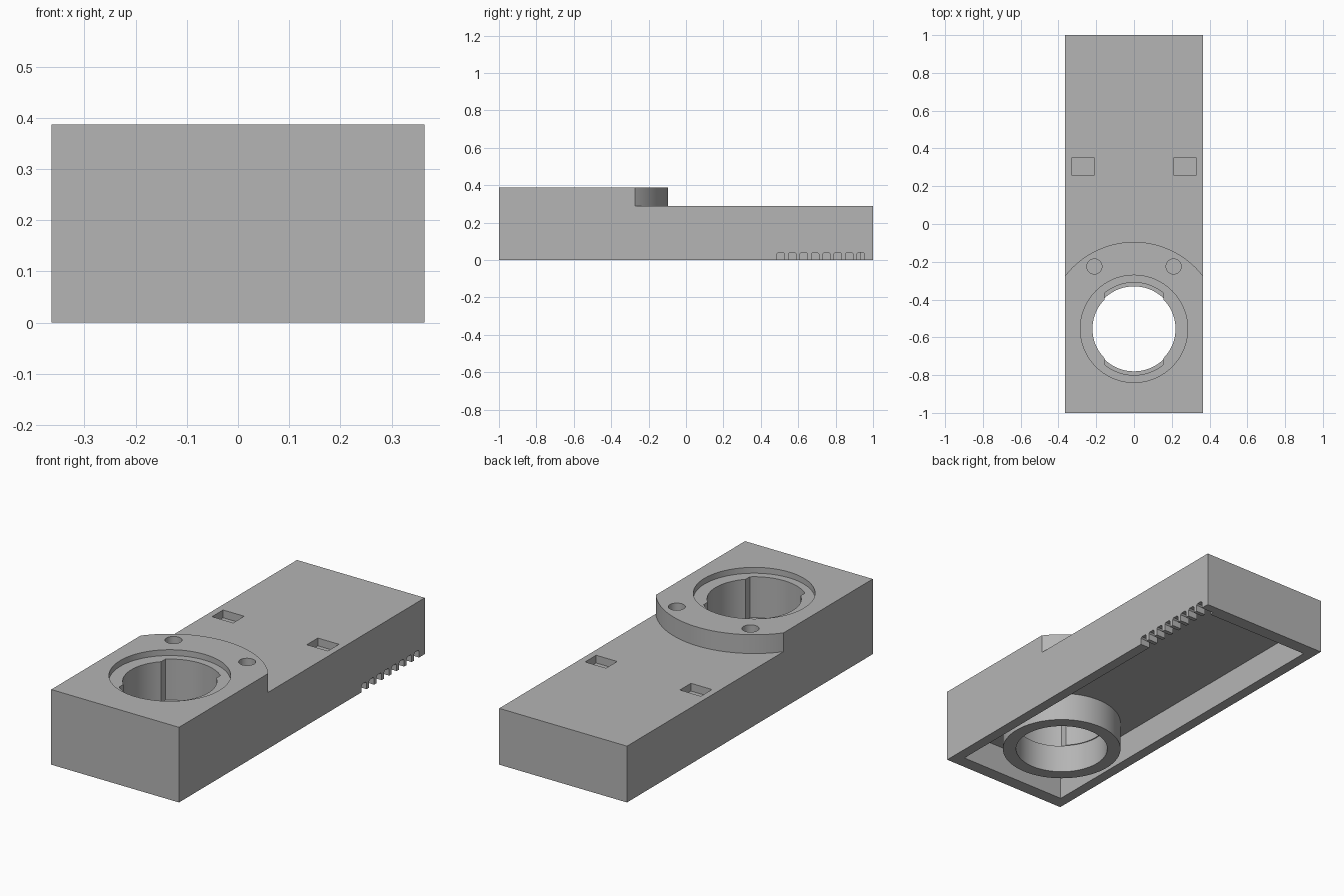
import bpy, bmesh
from math import sin, cos, asin, pi, radians
from mathutils import Vector

if "Cube" in bpy.data.objects:
    bpy.data.objects.remove(bpy.data.objects["Cube"], do_unlink=True)

HALF_W, TOP, DECK, CEILING = 0.364, 0.387, 0.29, 0.148
BORE_Y = -0.555

grey = bpy.data.materials.new("light grey")
grey.use_nodes = True
grey.diffuse_color = (0.46, 0.46, 0.46, 1)
grey.node_tree.nodes["Principled BSDF"].inputs["Base Color"].default_value = (0.46, 0.46, 0.46, 1)


def prism(name, outline, low, high, along_x=False):
    """Extrude a 2D outline along z, or along x with the outline in y, z."""
    bm = bmesh.new()
    place = (lambda a, b: Vector((low, a, b))) if along_x else (lambda a, b: Vector((a, b, low)))
    step = Vector((high - low, 0, 0)) if along_x else Vector((0, 0, high - low))
    face = bm.faces.new([bm.verts.new(place(a, b)) for a, b in outline])
    ext = bmesh.ops.extrude_face_region(bm, geom=[face])
    bmesh.ops.translate(bm, vec=step, verts=[g for g in ext["geom"] if isinstance(g, bmesh.types.BMVert)])
    bmesh.ops.recalc_face_normals(bm, faces=bm.faces)
    mesh = bpy.data.meshes.new(name)
    bm.to_mesh(mesh)
    bm.free()
    mesh.materials.append(grey)
    obj = bpy.data.objects.new(name, mesh)
    bpy.context.scene.collection.objects.link(obj)
    return obj


def rect(x0, x1, y0, y1):
    return [(x0, y0), (x1, y0), (x1, y1), (x0, y1)]


def arc(x, y, r, start, end, n):
    return [(x + r * cos(start + (end - start) * i / n),
             y + r * sin(start + (end - start) * i / n)) for i in range(n + 1)]


def circle(x, y, r, n=72):
    return arc(x, y, r, 0, 2 * pi, n)[:-1]


def combine(target, tool, operation="DIFFERENCE"):
    mod = target.modifiers.new(tool.name, "BOOLEAN")
    mod.operation, mod.solver, mod.object = operation, "EXACT", tool
    bpy.context.view_layer.update()
    graph = bpy.context.evaluated_depsgraph_get()
    result = bpy.data.meshes.new_from_object(target.evaluated_get(graph))
    target.modifiers.clear()
    target.data = result
    bpy.data.objects.remove(tool, do_unlink=True)


# Housing block with the rear deck lowered behind a round shoulder
body = prism("housing", rect(-HALF_W, HALF_W, -1, 1), 0, TOP)
edge = asin(0.4 / 0.46)
shoulder = arc(0, BORE_Y, 0.46, pi / 2 + edge, pi / 2 - edge, 64)
combine(body, prism("deck_cut", shoulder + [(0.4, 1.1), (-0.4, 1.1)], DECK, 0.6))

# Open underside and the tube standing in it
combine(body, prism("cavity", rect(-0.31, 0.31, -0.932, 0.932), -0.1, CEILING))
combine(body, prism("tube", circle(0, BORE_Y, 0.29), 0, CEILING + 0.05), "UNION")

# Stepped bore: recess, keyed upper bore, round lower bore
combine(body, prism("recess", circle(0, BORE_Y, 0.284), TOP - 0.03, 0.6))
combine(body, prism("lower_bore", circle(0, BORE_Y, 0.225), -0.1, CEILING))
R_SIDE, R_KEY, KEY_X = 0.22, 0.245, 0.157
side, key = asin(KEY_X / R_SIDE), asin(KEY_X / R_KEY)
keyed = []
for turn in (0, pi):
    keyed += arc(0, BORE_Y, R_SIDE, turn - pi / 2 + side, turn + pi / 2 - side, 20)
    keyed += arc(0, BORE_Y, R_KEY, turn + pi / 2 - key, turn + pi / 2 + key, 20)
combine(body, prism("keyed_bore", keyed, CEILING - 0.002, 0.6))

# Screw holes in the shoulder and latch pockets in the deck
for s in (-1, 1):
    combine(body, prism("screw_hole", circle(s * 0.21, -0.225, 0.04, 32), DECK, 0.6))
    x0, x1 = sorted((s * 0.21, s * 0.33))
    combine(body, prism("latch_pocket", rect(x0, x1, 0.26, 0.35), DECK - 0.04, 0.6))

# Vent slots with clipped corners along one lower edge
for i in range(8):
    y = 0.487 + 0.061 * i
    slot = [(y, -0.1), (y + 0.04, -0.1), (y + 0.04, 0.033), (y + 0.033, 0.04),
            (y + 0.007, 0.04), (y, 0.033)]
    combine(body, prism("vent_slot", slot, 0.29, 0.4, along_x=True))

bpy.ops.object.select_all(action="DESELECT")
body.select_set(True)
bpy.context.view_layer.objects.active = body
bpy.ops.object.shade_smooth_by_angle(angle=radians(30))
